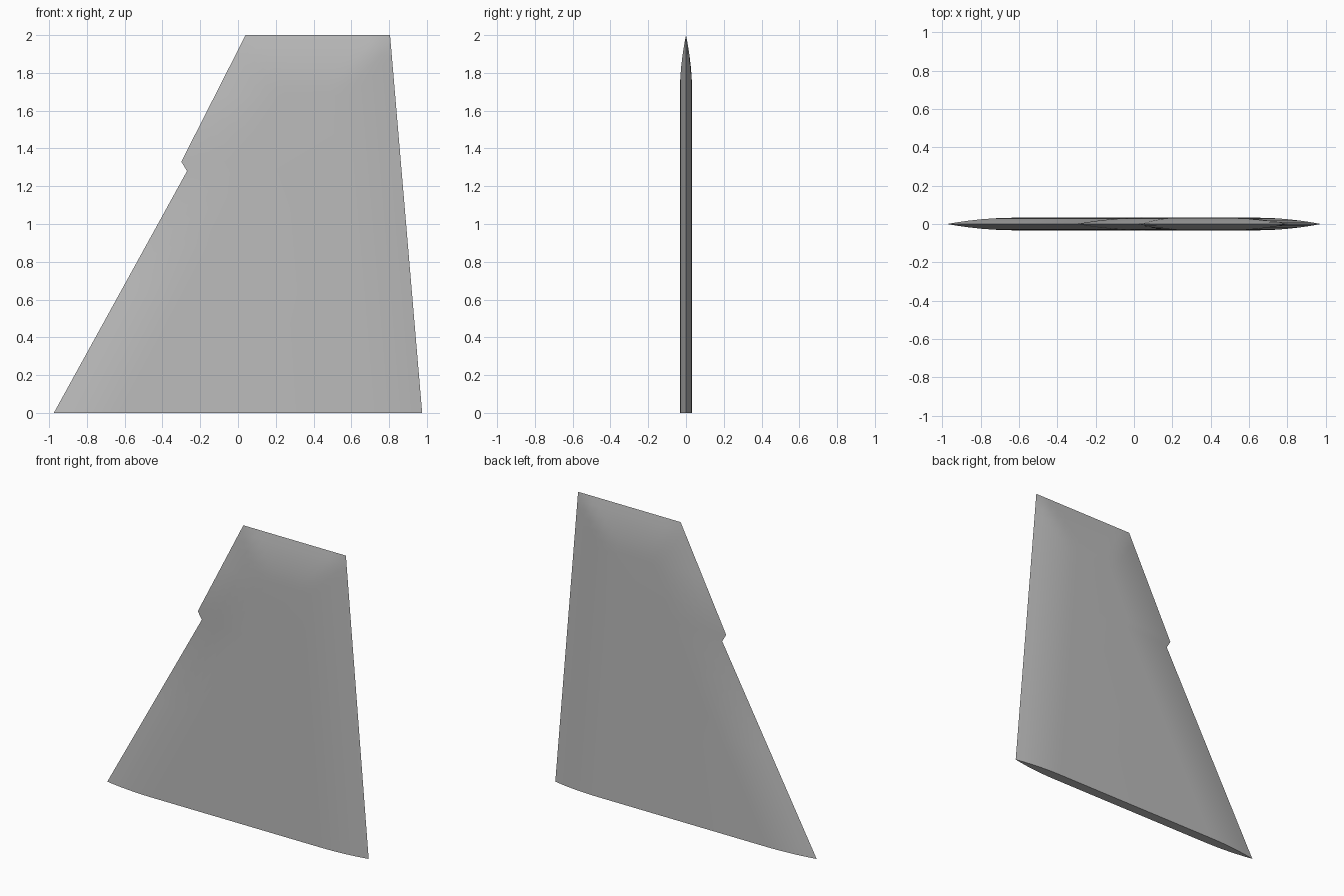
import bpy, bmesh

cube = bpy.data.objects.get("Cube")
if cube:
    bpy.data.objects.remove(cube, do_unlink=True)

HALF = 0.033      # half thickness of the fin
STEPS = 6         # segments across each tapered edge
LEAD, TRAIL, TIP = 0.36, 0.34, 0.32   # widths of the tapered edges
HEIGHT = 2.0


def curve(t):
    """Rounded taper from a knife edge (0) to full thickness (1)."""
    return 1 - (1 - t) ** 2


def lerp(a, b, t):
    return a + (b - a) * t


def lead_x(z):
    """Swept leading edge, with a small step part way up."""
    if z <= 1.28:
        return lerp(-0.975, -0.27, z / 1.28)
    if z <= 1.33:
        return lerp(-0.27, -0.30, (z - 1.28) / 0.05)
    return lerp(-0.30, 0.04, (z - 1.33) / 0.67)


def trail_x(z):
    return lerp(0.975, 0.805, z / HEIGHT)


# Rows up the fin: (height, share of full thickness)
rows = [(z, 1.0) for z in (0, 0.64, 1.28, 1.33)]
rows += [(HEIGHT - TIP * (1 - i / STEPS), curve(1 - i / STEPS)) for i in range(STEPS + 1)]


def section(z):
    """Points across the chord: (x, share of full thickness)."""
    a, b = lead_x(z), trail_x(z)
    front = [(a + LEAD * i / STEPS, curve(i / STEPS)) for i in range(STEPS + 1)]
    rear = [(b - TRAIL * i / STEPS, curve(i / STEPS)) for i in range(STEPS, -1, -1)]
    return front + rear


# Fin skin, one sheet per side, welded along the knife edges
bm = bmesh.new()
for side in (-1, 1):
    grid = [[bm.verts.new((x, side * HALF * min(t, tip), z)) for x, t in section(z)]
            for z, tip in rows]
    for low, high in zip(grid, grid[1:]):
        for i in range(len(low) - 1):
            quad = [low[i], low[i + 1], high[i + 1], high[i]]
            bm.faces.new(quad if side < 0 else quad[::-1])
bmesh.ops.remove_doubles(bm, verts=bm.verts, dist=0.0005)

# Flat root cap
root = [e for e in bm.edges if e.is_boundary and all(v.co.z < 0.001 for v in e.verts)]
bmesh.ops.contextual_create(bm, geom=root)
bmesh.ops.recalc_face_normals(bm, faces=bm.faces)

mesh = bpy.data.meshes.new("tail_fin")
bm.to_mesh(mesh)
bm.free()
fin = bpy.data.objects.new("tail_fin", mesh)
bpy.context.collection.objects.link(fin)

# Plain grey finish
grey = bpy.data.materials.new("plain_grey")
grey.use_nodes = True
color = (0.5, 0.5, 0.5, 1)
grey.diffuse_color = color
grey.node_tree.nodes["Principled BSDF"].inputs["Base Color"].default_value = color
mesh.materials.append(grey)

bpy.ops.object.select_all(action="DESELECT")
fin.select_set(True)
bpy.context.view_layer.objects.active = fin
bpy.ops.object.shade_smooth_by_angle(angle=0.2)
